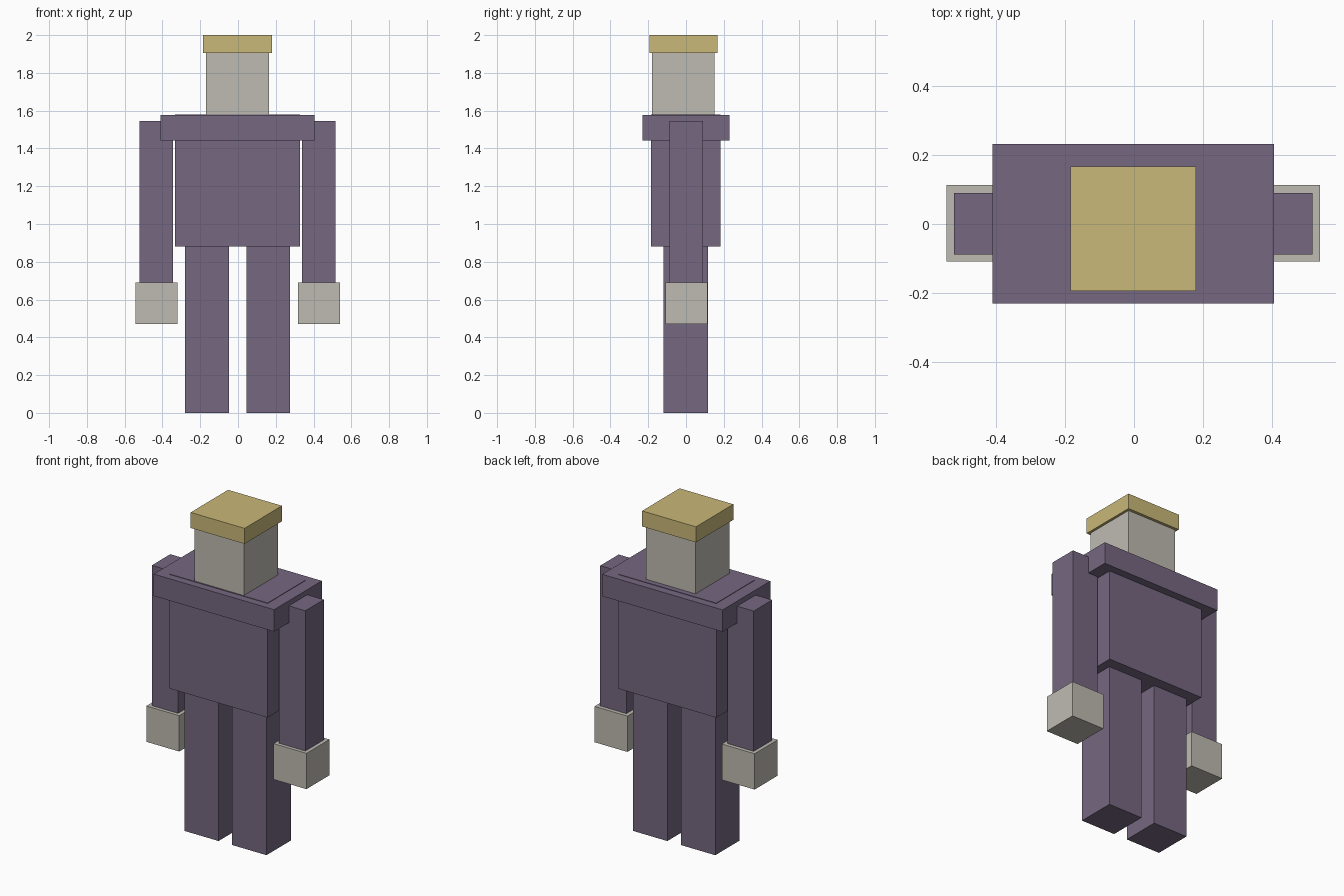
import bpy

if "Cube" in bpy.data.objects:
    bpy.data.objects.remove(bpy.data.objects["Cube"])


def material(name, color):
    m = bpy.data.materials.new(name)
    m.diffuse_color = (*color, 1.0)
    m.use_nodes = True
    m.node_tree.nodes["Principled BSDF"].inputs["Base Color"].default_value = m.diffuse_color
    return m


purple = material("purple_cloth", (0.178, 0.136, 0.216))
grey = material("pale_grey", (0.515, 0.497, 0.440))
straw = material("straw_yellow", (0.584, 0.479, 0.188))


def box(name, x, y, z, mat):
    """Box from (min, max) ranges on each axis."""
    bpy.ops.mesh.primitive_cube_add(
        size=1, location=[(r[0] + r[1]) / 2 for r in (x, y, z)])
    ob = bpy.context.object
    ob.name = name
    ob.scale = [r[1] - r[0] for r in (x, y, z)]
    bpy.ops.object.transform_apply(location=False, rotation=False, scale=True)
    ob.data.materials.append(mat)
    return ob


CX = -0.002  # body midline


def centred(half):
    return (CX - half, CX + half)


# Body, shoulder yoke, head and cap
box("torso", centred(0.331), (-0.184, 0.183), (0.88, 1.58), purple)
box("shoulders", centred(0.407), (-0.23, 0.231), (1.443, 1.577), purple)
box("head", centred(0.167), (-0.18, 0.15), (1.575, 1.907), grey)
box("cap", centred(0.182), (-0.194, 0.167), (1.905, 2.0), straw)

# Paired limbs
for side, s in (("left", -1), ("right", 1)):
    def span(inner, outer):
        return tuple(sorted((CX + s * inner, CX + s * outer)))

    box(side + "_leg", span(0.046, 0.278), (-0.119, 0.117), (0.0, 0.885), purple)
    box(side + "_arm", span(0.342, 0.519), (-0.088, 0.09), (0.685, 1.546), purple)
    box(side + "_hand", span(0.319, 0.541), (-0.109, 0.113), (0.47, 0.689), grey)
